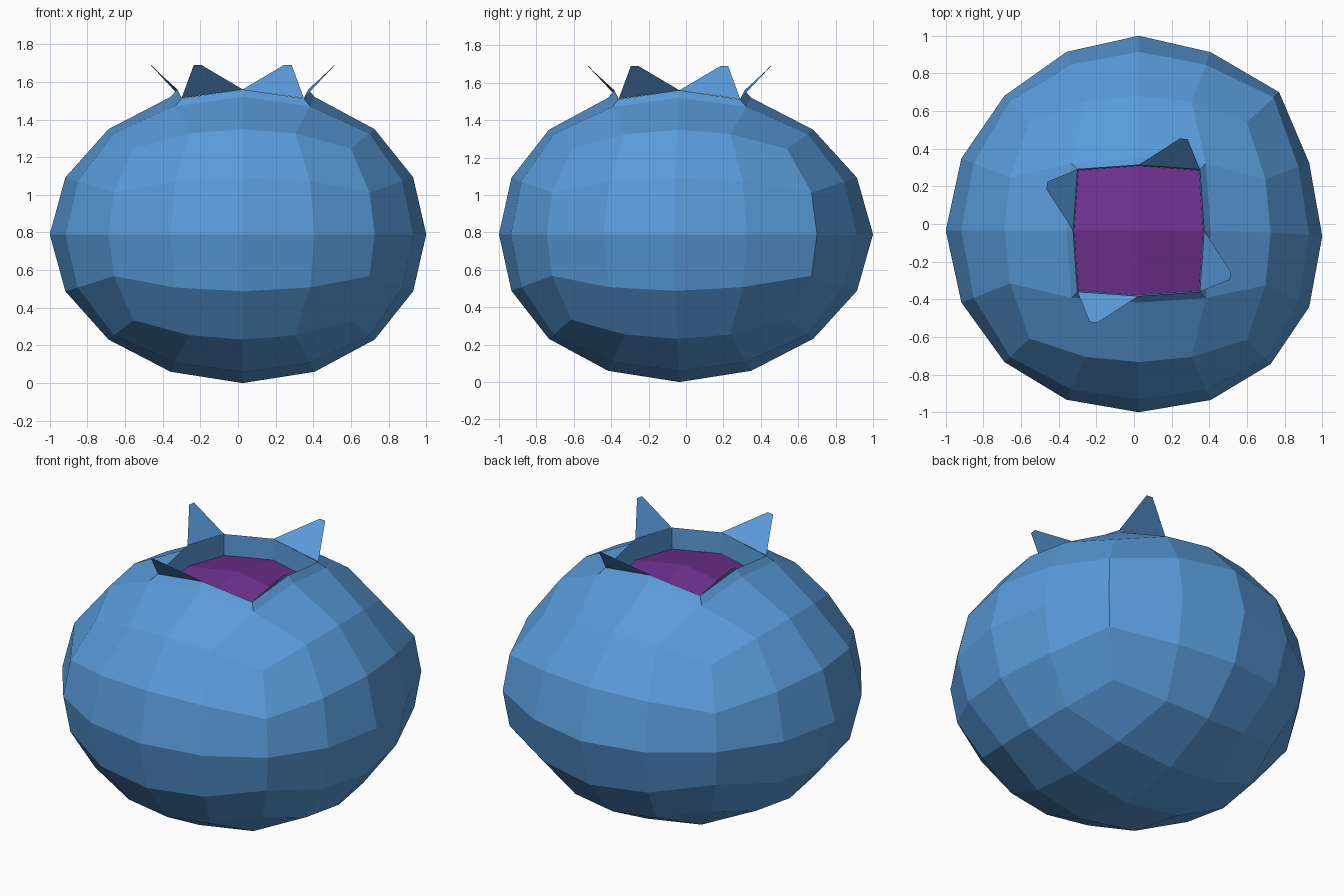
import bpy, bmesh, math
from mathutils import Vector, Matrix

if "Cube" in bpy.data.objects:
    bpy.data.objects.remove(bpy.data.objects["Cube"])


def material(name, color):
    m = bpy.data.materials.new(name)
    m.diffuse_color = color
    m.use_nodes = True
    m.node_tree.nodes["Principled BSDF"].inputs["Base Color"].default_value = m.diffuse_color
    return m


def make_object(name, bm, mats):
    mesh = bpy.data.meshes.new(name)
    bm.to_mesh(mesh)
    bm.free()
    for m in mats:
        mesh.materials.append(m)
    ob = bpy.data.objects.new(name, mesh)
    bpy.context.collection.objects.link(ob)
    return ob


blue = material("blue_skin", (0.10, 0.33, 0.70, 1))
purple = material("purple_flesh", (0.16, 0.03, 0.28, 1))
CX, CY, RZ = 0.025, -0.035, 0.79

# Berry body: subdivided cube wrapped onto a squashed ball
bm = bmesh.new()
bmesh.ops.create_cube(bm, size=2)
bmesh.ops.subdivide_edges(bm, edges=bm.edges[:], cuts=3, use_grid_fill=True)
crown = []
for f in bm.faces:
    c = f.calc_center_median()
    if c.z > 0.99 and abs(c.x) < 0.5 and abs(c.y) < 0.5:
        crown.append(f)
for v in bm.verts:
    n = Vector([math.tan(a * math.pi / 4) for a in v.co]).normalized()
    x = n.x + CX * (1 - n.x ** 4)
    y = n.y + CY * (1 - n.y ** 4) - 0.03 * max(n.x, 0) ** 3
    # slight bulge on the back right side
    if n.x > 0.55 and n.y > 0.55 and abs(n.z) < 0.5:
        x += 0.045
        y += 0.03
    v.co = (x, y, RZ + n.z * RZ)


def push(faces, scale, dz):
    res = bmesh.ops.extrude_face_region(bm, geom=faces)["geom"]
    old = [f for f in faces if f.is_valid]
    if old:
        bmesh.ops.delete(bm, geom=old, context='FACES')
    for v in [g for g in res if isinstance(g, bmesh.types.BMVert)]:
        v.co.x = CX + (v.co.x - CX) * scale
        v.co.y = CY + (v.co.y - CY) * scale
        v.co.z += dz
    return [g for g in res if isinstance(g, bmesh.types.BMFace)]


# Raised lip, then sunken purple floor
crown = push(crown, 0.91, 0.04)
crown = push(crown, 0.985, -0.13)
for f in crown:
    f.material_index = 1
make_object("berry_body", bm, [blue, purple])

# Four pointed sepals around the lip
sepal = [(-0.325, -0.325, 1.513), (0, -0.348, 1.56),
         (-0.22, -0.49, 1.69), (-0.26, -0.485, 1.69)]
for i in range(4):
    bm = bmesh.new()
    m = Matrix.Translation((CX, CY, 0)) @ Matrix.Rotation(i * math.pi / 2, 4, 'Z')
    bm.faces.new([bm.verts.new(m @ Vector(p)) for p in sepal])
    make_object(f"sepal_{i + 1}", bm, [blue])
